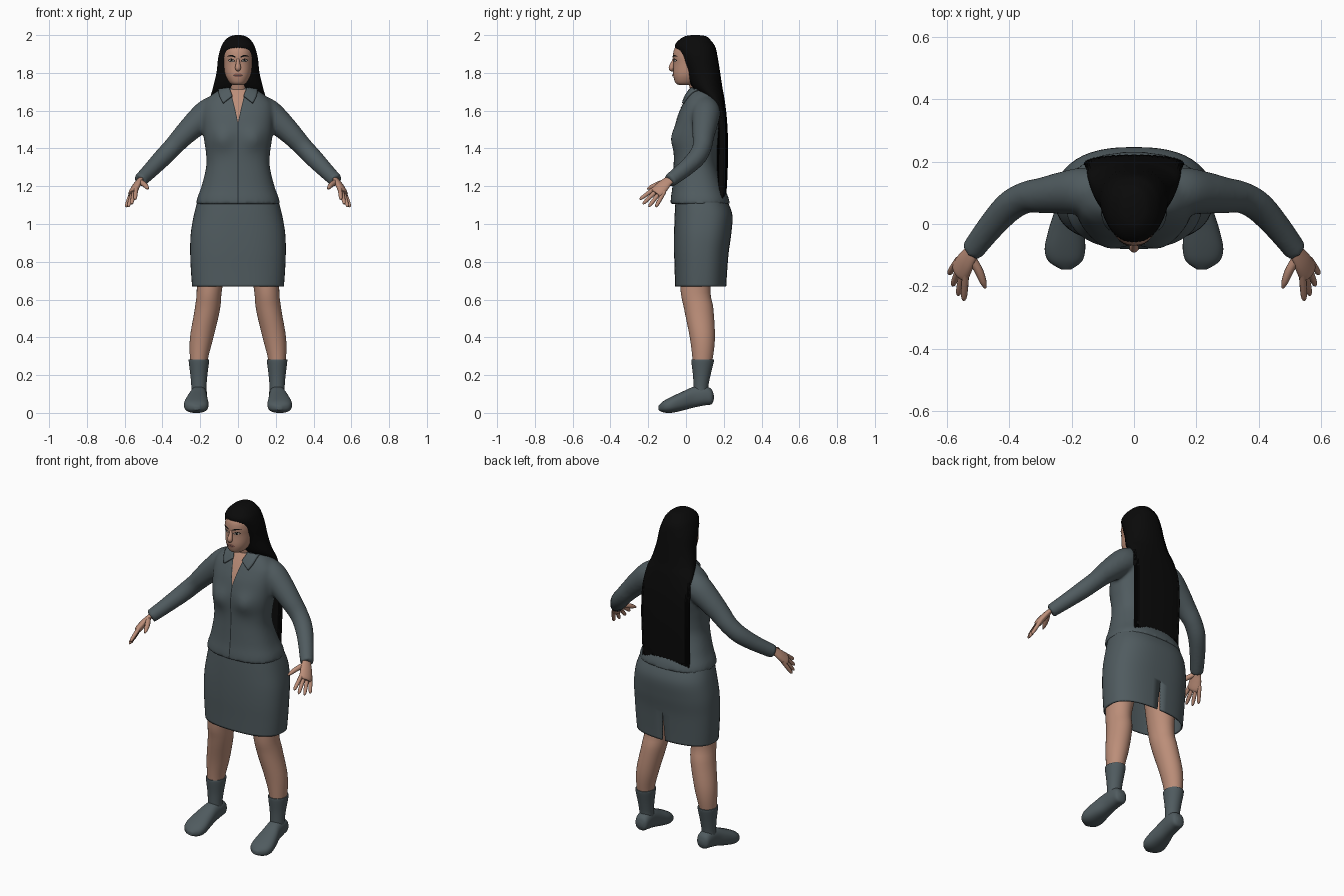
import bpy, bmesh, math, random
from mathutils import Vector
from mathutils.bvhtree import BVHTree

random.seed(4)
cube = bpy.data.objects.get("Cube")
if cube:
    bpy.data.objects.remove(cube)
bpy.ops.object.select_all(action='DESELECT')


def material(name, r, g, b):
    mat = bpy.data.materials.new(name)
    mat.use_nodes = True
    mat.diffuse_color = (r, g, b, 1)
    mat.node_tree.nodes["Principled BSDF"].inputs["Base Color"].default_value = (r, g, b, 1)
    return mat


cloth = material("slate cloth", .08, .105, .115)
seam = material("dark seam", .02, .027, .03)
skin = material("skin", .5, .27, .19)
black = material("black hair", .003, .003, .003)
lip = material("lip", .27, .11, .085)
white = material("eye white", .5, .45, .4)


def spline(keys, steps):
    """Smooth interpolation through tuples of any length."""
    result = []
    for i in range(len(keys) - 1):
        a, b, c, d = keys[max(i - 1, 0)], keys[i], keys[i + 1], keys[min(i + 2, len(keys) - 1)]
        for s in range(steps):
            t = s / steps
            result.append(tuple(
                q + t * ((r - p) + t * ((2 * p - 5 * q + 4 * r - w) + t * (3 * q - p - 3 * r + w))) / 2
                for p, q, r, w in zip(a, b, c, d)))
    return result + [tuple(keys[-1])]


def oval(centre, u, v, sides, power=2):
    ring = []
    for k in range(sides):
        angle = math.tau * k / sides
        c, s = math.cos(angle), math.sin(angle)
        ring.append(centre + u * math.copysign(abs(c) ** (2 / power), c)
                    + v * math.copysign(abs(s) ** (2 / power), s))
    return ring


def stack(keys, axis='z', steps=5, sides=32, power=2.2):
    """Ovals along an axis; each key is position, centre x, half width, low edge, high edge."""
    rings = []
    for pos, cx, half, low, high in spline(keys, steps):
        mid, depth = (low + high) / 2, (high - low) / 2
        if axis == 'z':
            centre, v = Vector((cx, mid, pos)), Vector((0, depth, 0))
        else:
            centre, v = Vector((cx, pos, mid)), Vector((0, 0, depth))
        rings.append(oval(centre, Vector((half, 0, 0)), v, sides, power))
    return rings


def tube(keys, flat=1, ref=(1, 0, 1), steps=5, sides=16):
    """Ovals square to a path of x, y, z, radius; wide along ref, thinned by flat."""
    pts = spline(keys, steps)
    rings = []
    for i, p in enumerate(pts):
        ahead = Vector(pts[min(i + 1, len(pts) - 1)][:3]) - Vector(pts[max(i - 1, 0)][:3])
        v = ahead.cross(Vector(ref)).normalized()
        u = v.cross(ahead).normalized()
        rings.append(oval(Vector(p[:3]), u * p[3], v * p[3] * flat, sides))
    return rings


def flip(rings, side):
    return [[Vector((p.x * side, p.y, p.z)) for p in ring] for ring in rings]


def finish(name, bm, mat):
    bmesh.ops.recalc_face_normals(bm, faces=bm.faces)
    mesh = bpy.data.meshes.new(name)
    bm.to_mesh(mesh)
    bm.free()
    mesh.materials.append(mat)
    ob = bpy.data.objects.new(name, mesh)
    bpy.context.collection.objects.link(ob)
    bpy.context.view_layer.objects.active = ob
    ob.select_set(True)
    bpy.ops.object.shade_smooth_by_angle(angle=math.radians(50))
    ob.select_set(False)
    return ob


def skinned(shells, caps=True):
    bm = bmesh.new()
    for rings in shells:
        rows = [[bm.verts.new(p) for p in ring] for ring in rings]
        for low, high in zip(rows, rows[1:]):
            for k in range(len(low)):
                n = (k + 1) % len(low)
                bm.faces.new((low[k], low[n], high[n], high[k]))
        if caps:
            bm.faces.new(rows[0])
            bm.faces.new(rows[-1])
    return bm


def strip(name, target, keys, mat, lift=.003, side=1, steps=5, across=6):
    """Thin plate laid on the front of a target; keys are pairs of x, z edge points."""
    tree = BVHTree.FromObject(target, bpy.context.evaluated_depsgraph_get())
    bm = bmesh.new()
    rows = []
    for xa, za, xb, zb in spline(keys, steps):
        row = []
        for k in range(across + 1):
            t = k / across
            start = Vector((side * (xa + (xb - xa) * t), -1, za + (zb - za) * t))
            hit, normal = tree.ray_cast(start, Vector((0, 1, 0)))[:2]
            if hit is None:
                hit, normal = tree.find_nearest(start + Vector((0, 1, 0)))[:2]
            row.append(bm.verts.new(hit + normal * lift))
        rows.append(row)
    for low, high in zip(rows, rows[1:]):
        for k in range(across):
            bm.faces.new((low[k], low[k + 1], high[k + 1], high[k]))
    return finish(name, bm, mat)


# Jacket: torso and sleeves fused into one smooth body
torso = stack([(1.105, 0, .222, -.082, .232), (1.14, 0, .215, -.08, .225), (1.2, 0, .193, -.072, .2),
               (1.3, 0, .169, -.066, .168), (1.37, 0, .169, -.064, .165), (1.44, 0, .179, -.063, .172),
               (1.5, 0, .186, -.06, .185), (1.57, 0, .19, -.045, .195), (1.63, 0, .185, -.02, .19),
               (1.67, 0, .155, .0, .175), (1.7, 0, .115, .018, .155), (1.725, 0, .06, .035, .13)],
              sides=48, power=2.4)
for ring in torso:
    for p in ring:
        if p.y < .05:
            p.y -= .024 * math.exp(-((abs(p.x) - .085) / .06) ** 2 - ((p.z - 1.45) / .06) ** 2)
sleeve = tube([(.1, .1, 1.62, .07), (.16, .105, 1.585, .076), (.225, .1, 1.53, .068), (.29, .092, 1.467, .058),
               (.346, .085, 1.407, .051), (.4, .055, 1.35, .049), (.46, -.01, 1.288, .043),
               (.52, -.088, 1.228, .037)], sides=24)
jacket = finish("jacket", skinned([torso, sleeve, flip(sleeve, -1)]), cloth)
remesh = jacket.modifiers.new("fuse", 'REMESH')
remesh.mode = 'VOXEL'
remesh.voxel_size = .01
remesh.use_smooth_shade = True
smooth = jacket.modifiers.new("soften", 'SMOOTH')
smooth.iterations = 4

# Open neckline, front closing and collar flaps
strip("open_neckline", jacket, [(-.001, 1.54, .001, 1.54), (-.016, 1.61, .016, 1.61),
                                (-.04, 1.71, .04, 1.71)], skin)
strip("front_closing", jacket, [(-.003, 1.11, .003, 1.11), (-.003, 1.54, .003, 1.54)], seam, steps=40, across=1)
for side, label in ((1, "left"), (-1, "right")):
    flap = strip(label + "_collar", jacket, [(.03, 1.675, .078, 1.637), (.037, 1.695, .095, 1.67),
                                             (.045, 1.715, .1, 1.705)], cloth, .012, side)
    flap.modifiers.new("thickness", 'SOLIDIFY').thickness = .014
    strip(label + "_neckline_edge", jacket, [(.001, 1.54, .005, 1.54), (.016, 1.61, .02, 1.61),
                                             (.036, 1.69, .04, 1.69)], seam, .005, side, across=1)

# Skirt: open below, with a slit at the centre back
bm = skinned([stack([(1.13, 0, .212, -.055, .215), (1.05, 0, .233, -.06, .245), (.95, 0, .25, -.063, .24),
                     (.85, 0, .253, -.063, .226), (.75, 0, .249, -.06, .218), (.67, 0, .243, -.058, .213)],
                    sides=48, power=2.5)], caps=False)
slit = [e for e in bm.edges if all(abs(v.co.x) < .0001 and v.co.y > .1 and v.co.z < .86 for v in e.verts)]
slit_top = max(v.co.z for e in slit for v in e.verts)
bmesh.ops.split_edges(bm, edges=slit)
for v in bm.verts:
    if abs(v.co.x) < .0001 and v.co.y > .1 and v.co.z < slit_top:
        lean = sum(f.calc_center_median().x for f in v.link_faces)
        v.co.x += math.copysign((slit_top - v.co.z) * .06, lean)
skirt = finish("skirt", bm, cloth)
skirt.modifiers.new("thickness", 'SOLIDIFY').thickness = .008

# Legs, socks, shoes and hands
leg = stack([(.95, .125, .1, -.03, .17), (.67, .15, .068, -.03, .13), (.55, .162, .067, -.01, .145),
             (.4, .192, .062, .02, .153), (.28, .207, .047, .035, .14), (.15, .207, .035, .045, .11)], power=2)
sock = stack([(.283, .207, .05, .032, .144), (.275, .207, .054, .028, .148), (.2, .207, .045, .037, .13),
              (.14, .207, .04, .04, .118), (.1, .207, .04, .04, .118)], power=2)
shoe = stack([(.147, .205, .015, .07, .095), (.135, .205, .036, .046, .125), (.1, .206, .043, .04, .142),
              (.04, .21, .046, .028, .138), (-.02, .217, .057, .012, .112), (-.08, .221, .065, 0, .084),
              (-.12, .22, .053, .003, .062), (-.146, .217, .015, .015, .038)], axis='y', power=2.4)
span = Vector((.47, .8, -.37))
hand = [tube([(.512, -.075, 1.24, .026), (.525, -.098, 1.225, .029), (.54, -.123, 1.2, .036),
              (.555, -.15, 1.17, .039), (.56, -.16, 1.16, .03)], .5, span),
        tube([(.52, -.11, 1.225, .014), (.497, -.15, 1.21, .014), (.483, -.185, 1.195, .011),
              (.476, -.205, 1.185, .004)], sides=10)]
for t, reach in ((0, 1), (.33, 1.2), (.67, 1.2), (1, 1)):
    base = Vector((.54, -.175, 1.182)).lerp(Vector((.568, -.122, 1.158)), t)
    tip = base + (Vector((.545, -.245, 1.13)).lerp(Vector((.593, -.16, 1.09)), t) - base) * reach
    hand.append(tube([(*base.lerp(tip, along), radius) for along, radius in
                      ((-.2, .011), (.4, .011), (.85, .009), (1, .003))], sides=10))
for side, label in ((1, "left"), (-1, "right")):
    for part, shells, mat in (("leg", [leg], skin), ("sock", [sock], cloth),
                              ("shoe", [shoe], cloth), ("hand", hand, skin)):
        finish(label + "_" + part, skinned([flip(rings, side) for rings in shells]), mat)

# Head and neck
head = finish("head", skinned([stack([
    (1.735, 0, .022, -.035, .02), (1.745, 0, .042, -.054, .05), (1.77, 0, .059, -.064, .08),
    (1.8, 0, .07, -.068, .11), (1.85, 0, .077, -.066, .14), (1.89, 0, .08, -.069, .15),
    (1.93, 0, .077, -.06, .145), (1.96, 0, .06, -.03, .12), (1.98, 0, .03, .0, .08)], sides=48)]), skin)
finish("neck", skinned([stack([(1.65, 0, .06, .03, .13), (1.71, 0, .05, .022, .125),
                               (1.8, 0, .048, .0, .12)])]), skin)
finish("nose", skinned([tube([(0, -.06, 1.882, .006), (0, -.069, 1.855, .01), (0, -.076, 1.83, .015),
                              (0, -.074, 1.819, .013), (0, -.066, 1.812, .004)], ref=(1, 0, 0))]), skin)

# Face details
for side, label in ((1, "left"), (-1, "right")):
    strip(label + "_brow", head, [(.012, 1.88, .012, 1.887), (.034, 1.887, .034, 1.895),
                                  (.056, 1.886, .056, 1.889)], black, side=side)
    strip(label + "_lash", head, [(.016, 1.862, .016, 1.865), (.033, 1.857, .033, 1.876),
                                  (.052, 1.865, .052, 1.868)], black, .002, side)
    strip(label + "_eye", head, [(.019, 1.863, .019, 1.864), (.033, 1.859, .033, 1.872),
                                 (.048, 1.865, .048, 1.866)], white, .003, side)
    strip(label + "_iris", head, [(.028, 1.863, .028, 1.868), (.033, 1.86, .033, 1.872),
                                  (.038, 1.863, .038, 1.868)], black, .004, side)
strip("lips", head, [(-.026, 1.787, -.026, 1.789), (-.01, 1.779, -.01, 1.797),
                     (.01, 1.779, .01, 1.797), (.026, 1.787, .026, 1.789)], lip, .004)
strip("mouth_line", head, [(-.024, 1.787, -.024, 1.789), (.024, 1.787, .024, 1.789)], seam, .006)

# Long hair: full over the head, a ragged sheet down the back, ridged into strands
hair = stack([(2, 0, .015, .03, .07), (1.992, 0, .045, -.01, .11), (1.967, 0, .073, -.044, .135),
              (1.935, 0, .09, -.058, .155), (1.88, 0, .105, -.032, .167), (1.8, 0, .114, .0, .18),
              (1.72, 0, .133, .035, .192), (1.66, 0, .148, .1, .203), (1.55, 0, .157, .16, .216),
              (1.4, 0, .16, .165, .222), (1.25, 0, .157, .163, .218), (1.15, 0, .155, .165, .212)],
             sides=96, power=2.2)
for ring in hair[10:]:
    for k, p in enumerate(ring):
        p.y += .0012 * (-1) ** k
for p in hair[-1]:
    p.z += random.uniform(-.02, .02)
finish("long_hair", skinned([hair]), black)
